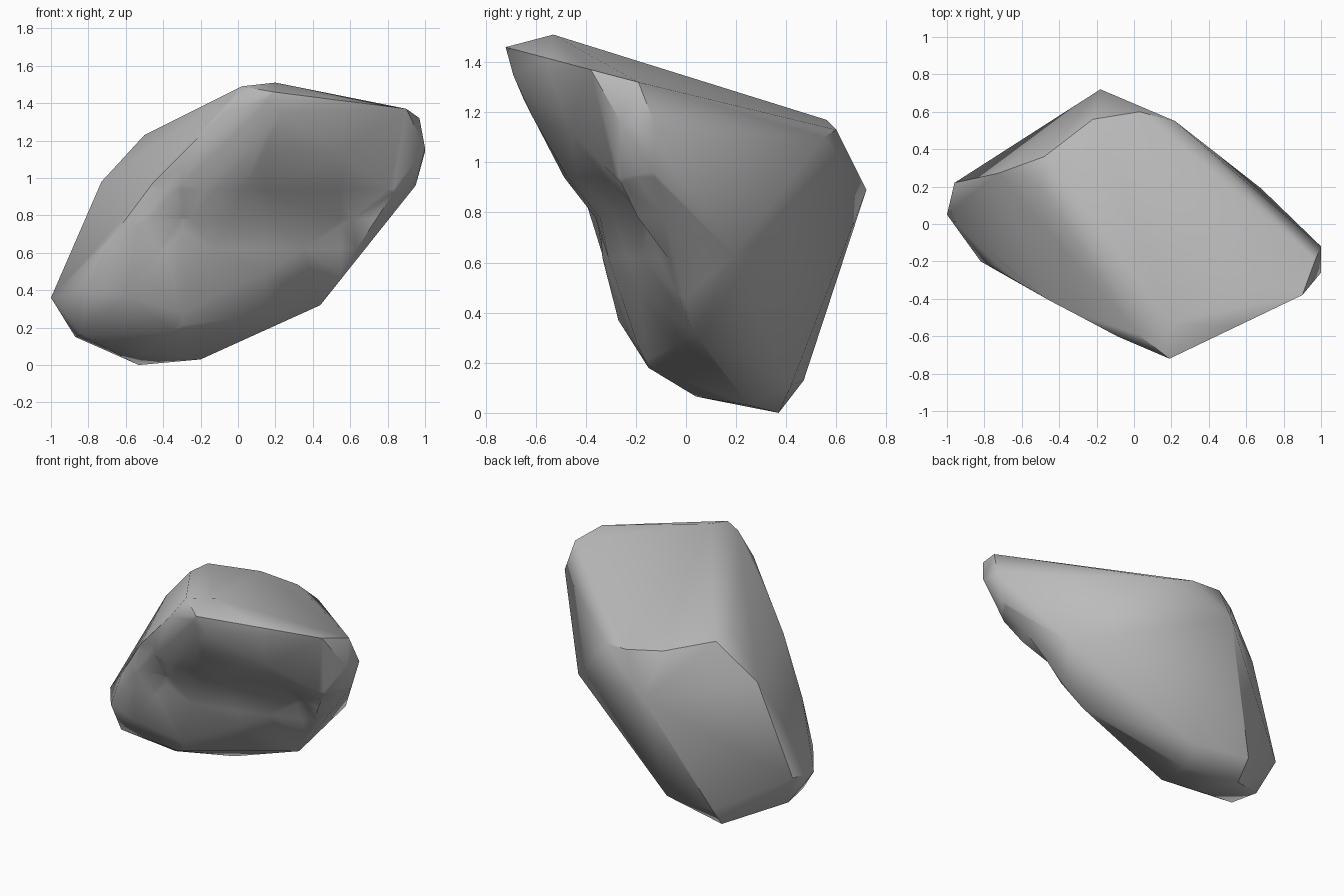
import bpy, bmesh, math
from mathutils import Vector

if "Cube" in bpy.data.objects:
    bpy.data.objects.remove(bpy.data.objects["Cube"])

# Corner points of the boulder
TOP = [(.19, -.72, 1.46), (.20, -.53, 1.51), (.02, -.59, 1.49), (.90, -.38, 1.37),
       (.97, -.19, 1.32), (.22, .55, 1.10), (.03, .60, 1.13), (-.22, .56, 1.17),
       (-.48, .36, 1.23), (-.50, .20, 1.23)]
SIDES = [(1, -.12, 1.14), (1, -.26, 1.16), (.83, -.26, .92), (.95, -.13, .96),
         (-.18, .72, .89), (-.73, .27, .98), (.68, .19, .63), (.24, -.69, 1.35),
         (-.09, -.60, 1.34), (-.45, -.41, .98), (-.53, -.36, .74), (-.69, -.27, .66)]
BASE = [(-1, .05, .36), (-.96, .22, .37), (-.82, -.20, .39), (-.60, -.27, .37),
        (.44, .03, .32), (-.35, -.15, .18), (-.84, -.06, .16), (-.87, .14, .15),
        (-.53, .47, .13), (-.53, .37, 0), (-.20, .25, .03), (-.50, .04, .065),
        (-.15, .42, .11)]

bm = bmesh.new()
for p in TOP + SIDES + BASE:
    bm.verts.new(p)
hull = bmesh.ops.convex_hull(bm, input=bm.verts)
loose = [g for g in set(hull["geom_interior"] + hull["geom_unused"])
         if isinstance(g, bmesh.types.BMVert)]
bmesh.ops.delete(bm, geom=loose, context='VERTS')
bm.normal_update()


def slice_front(co, no):
    """Cut extra edges into the front faces only."""
    faces = [f for f in bm.faces if f.normal.y < -.4]
    geom = list({g for f in faces for g in [f, *f.edges, *f.verts]})
    bmesh.ops.bisect_plane(bm, geom=geom, plane_co=co, plane_no=no)
    bm.normal_update()


# Shallow hollow running across the front face
for z in (.62, .78, .94):
    slice_front((0, 0, z), (0, 0, 1))
for x in (-.3, .15, .55):
    slice_front((x, 0, 0), (1, 0, 0))
for v in bm.verts:
    if v.normal.y < -.4 and -.42 < v.co.x < .72:
        v.co.y += .085 * math.exp(-((v.co.z - .76) / .17) ** 2)
bmesh.ops.triangulate(bm, faces=[f for f in bm.faces if len(f.verts) > 4])
bmesh.ops.recalc_face_normals(bm, faces=bm.faces)

# Boulder object
mesh = bpy.data.meshes.new("boulder")
bm.to_mesh(mesh)
bm.free()
boulder = bpy.data.objects.new("boulder", mesh)
bpy.context.collection.objects.link(boulder)

stone = bpy.data.materials.new("stone_grey")
stone.diffuse_color = (.5, .5, .5, 1)
stone.use_nodes = True
stone.node_tree.nodes["Principled BSDF"].inputs["Base Color"].default_value = stone.diffuse_color
mesh.materials.append(stone)

bpy.context.view_layer.objects.active = boulder
boulder.select_set(True)
bpy.ops.object.shade_smooth_by_angle(angle=math.radians(35))
